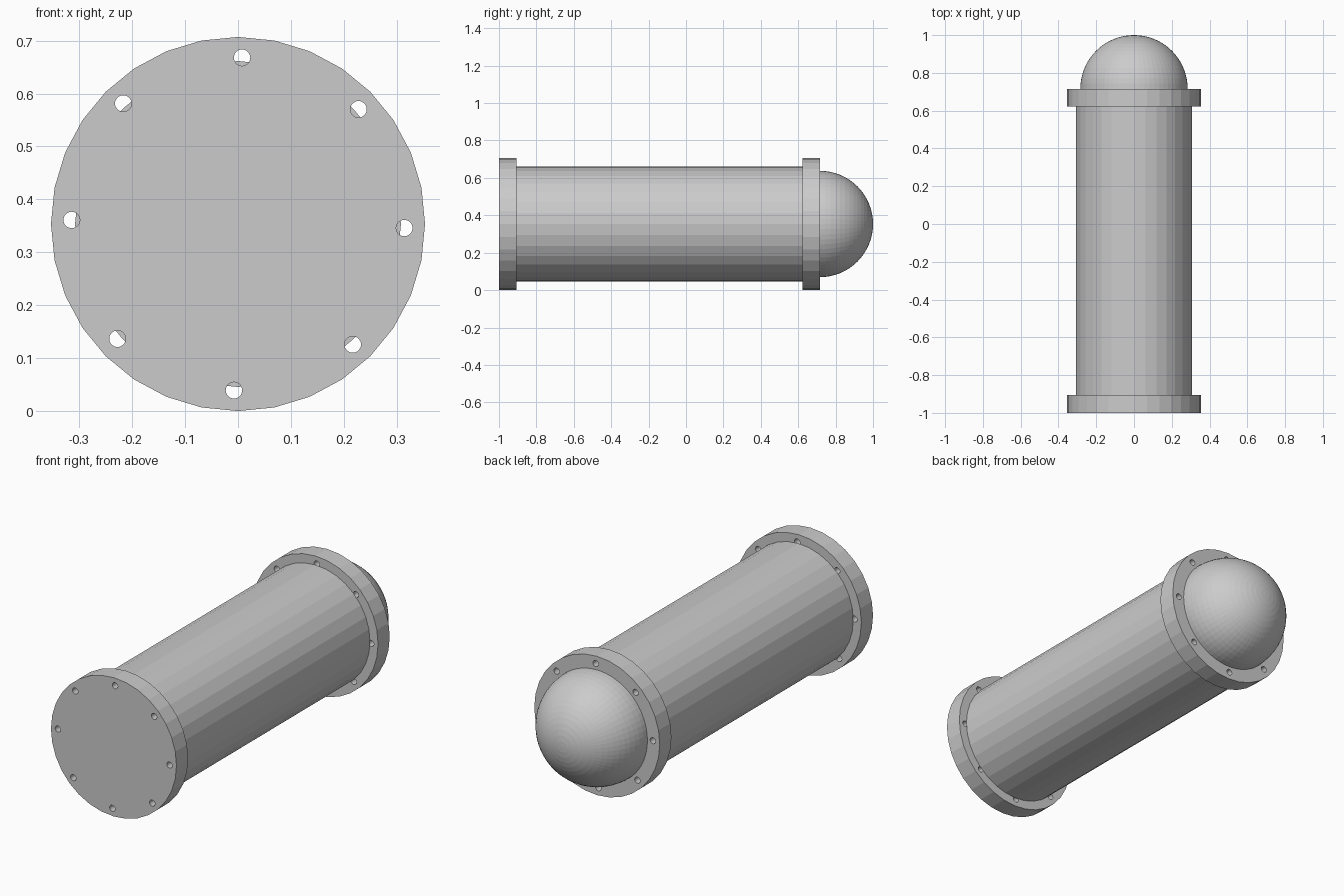
import bpy, bmesh, math
from mathutils import Matrix, Vector

if "Cube" in bpy.data.objects:
    bpy.data.objects.remove(bpy.data.objects["Cube"])

AXIS_Z = 0.3535          # height of the long axis
SIDES = 32
ALONG_Y = Matrix.Rotation(-math.pi / 2, 4, 'X')

grey = bpy.data.materials.new("plain grey")
grey.diffuse_color = (0.6, 0.6, 0.6, 1)
grey.use_nodes = True
grey.node_tree.nodes["Principled BSDF"].inputs["Base Color"].default_value = grey.diffuse_color


def add_cylinder(bm, radius, y0, y1, sides=SIDES, x=0.0, z=AXIS_Z):
    place = Matrix.Translation((x, (y0 + y1) / 2, z)) @ ALONG_Y
    bmesh.ops.create_cone(bm, cap_ends=True, segments=sides, radius1=radius,
                          radius2=radius, depth=y1 - y0, matrix=place)


def finish(bm, name):
    mesh = bpy.data.meshes.new(name)
    bmesh.ops.recalc_face_normals(bm, faces=bm.faces)
    bm.to_mesh(mesh)
    bm.free()
    mesh.materials.append(grey)
    obj = bpy.data.objects.new(name, mesh)
    bpy.context.collection.objects.link(obj)
    return obj


# Bolt hole cutters, a ring of eight running the whole length
bm = bmesh.new()
for i in range(8):
    a = math.radians(-1.4 + 45 * i)
    add_cylinder(bm, 0.0155, -1.1, 1.1, 32,
                 0.3145 * math.cos(a), AXIS_Z + 0.3145 * math.sin(a))
cutter = finish(bm, "bolt_hole_cutter")
cutter.hide_render = True
cutter.hide_viewport = True

# Main barrel
bm = bmesh.new()
add_cylinder(bm, 0.308, -0.906, 0.622)
finish(bm, "barrel")

# End flanges with bolt holes
for name, y0, y1 in (("front_flange", -1.0, -0.906),
                     ("back_flange", 0.622, 0.716)):
    bm = bmesh.new()
    add_cylinder(bm, 0.3535, y0, y1)
    flange = finish(bm, name)
    cut = flange.modifiers.new("bolt holes", 'BOOLEAN')
    cut.operation = 'DIFFERENCE'
    cut.solver = 'EXACT'
    cut.object = cutter

# Domed cap on the back flange
bm = bmesh.new()
bmesh.ops.create_uvsphere(bm, u_segments=64, v_segments=32, radius=0.284,
                          matrix=Matrix.Translation((0, 0.716, AXIS_Z)) @ ALONG_Y)
cut = bmesh.ops.bisect_plane(bm, geom=bm.verts[:] + bm.edges[:] + bm.faces[:],
                             plane_co=Vector((0, 0.716, 0)),
                             plane_no=Vector((0, 1, 0)), dist=1e-4,
                             clear_inner=True)
bmesh.ops.holes_fill(bm, edges=[e for e in bm.edges if e.is_boundary], sides=0)
finish(bm, "dome_cap")
